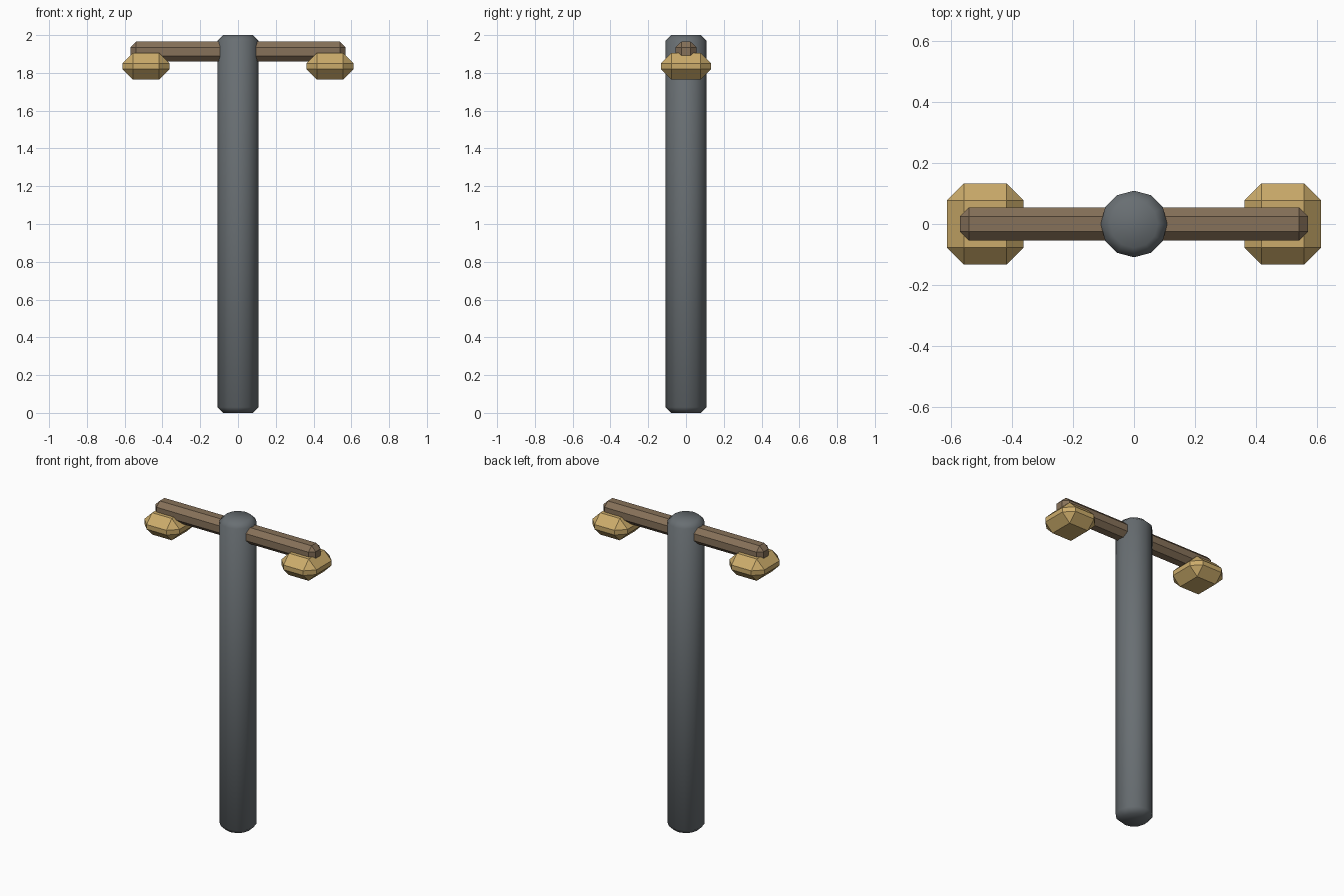
import bpy
import bmesh
from mathutils import Matrix

cube = bpy.data.objects.get("Cube")
if cube:
    bpy.data.objects.remove(cube, do_unlink=True)


def material(name, rgb):
    mat = bpy.data.materials.new(name)
    mat.use_nodes = True
    color = (*rgb, 1.0)
    mat.diffuse_color = color
    mat.node_tree.nodes["Principled BSDF"].inputs["Base Color"].default_value = color
    return mat


def finish(name, bm, mat, edges, bevel, smooth=False):
    """Chamfer the given edges and turn the bmesh into an object."""
    bmesh.ops.bevel(bm, geom=edges, offset=bevel, offset_type='OFFSET',
                    segments=1, affect='EDGES', profile=0.5)
    bmesh.ops.recalc_face_normals(bm, faces=bm.faces)
    for face in bm.faces:
        face.smooth = smooth
    mesh = bpy.data.meshes.new(name)
    bm.to_mesh(mesh)
    bm.free()
    mesh.materials.append(mat)
    obj = bpy.data.objects.new(name, mesh)
    bpy.context.collection.objects.link(obj)
    return obj


def chamfered_box(name, center, size, bevel, mat):
    bm = bmesh.new()
    bmesh.ops.create_cube(bm, size=1, matrix=Matrix.Translation(center) @ Matrix.Diagonal((*size, 1)))
    return finish(name, bm, mat, bm.edges[:], bevel)


steel = material("grey steel", (0.14, 0.158, 0.17))
wood = material("brown wood", (0.24, 0.165, 0.10))
glow = material("warm gold", (0.60, 0.41, 0.145))

# Round pole with chamfered rims
bm = bmesh.new()
bmesh.ops.create_cone(bm, cap_ends=True, segments=12, radius1=0.109, radius2=0.109,
                      depth=2, matrix=Matrix.Translation((0, 0, 1)))
rims = [e for e in bm.edges if abs(e.verts[0].co.z - e.verts[1].co.z) < 0.01]
finish("pole", bm, steel, rims, 0.03, smooth=True)

# Crossbar through the top of the pole
chamfered_box("crossbar", (0, 0, 1.913), (1.14, 0.109, 0.105), 0.03, wood)

# Lamp hanging under each end of the crossbar
for side, label in ((1, "left"), (-1, "right")):
    chamfered_box(label + "_lamp", (side * 0.487, 0, 1.835), (0.25, 0.265, 0.14), 0.055, glow)
